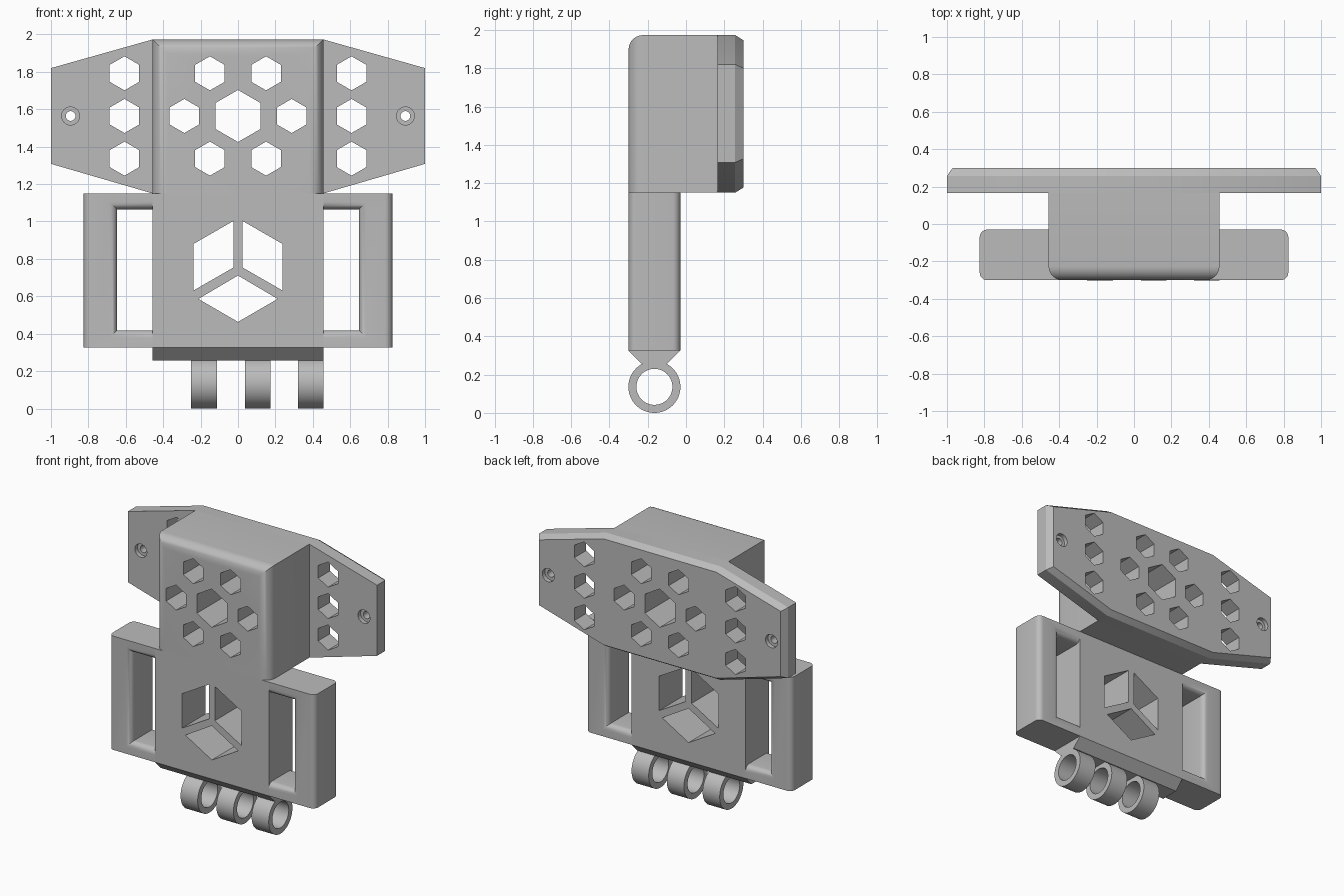
import bpy
import bmesh
from math import cos, sin, pi

cube = bpy.data.objects.get("Cube")
if cube:
    bpy.data.objects.remove(cube, do_unlink=True)

grey = bpy.data.materials.new("plain grey")
grey.use_nodes = True
grey.diffuse_color = (0.5, 0.5, 0.5, 1)
grey.node_tree.nodes["Principled BSDF"].inputs["Base Color"].default_value = (0.5, 0.5, 0.5, 1)


def ngon(x, z, r, sides=6):
    """Regular outline with a corner at the top."""
    return [(x + r * sin(2 * pi * i / sides), z + r * cos(2 * pi * i / sides)) for i in range(sides)]


def on_y(outline, y):
    return [(x, y, z) for x, z in outline]


def add_loft(bm, sections, closed=False):
    """Skin a run of matching outlines, capped or joined end to start."""
    rows = [[bm.verts.new(p) for p in s] for s in sections]
    n = len(rows[0])
    pairs = list(zip(rows, rows[1:]))
    if closed:
        pairs.append((rows[-1], rows[0]))
    else:
        bm.faces.new(rows[0])
        bm.faces.new(rows[-1])
    for a, b in pairs:
        for i in range(n):
            j = (i + 1) % n
            bm.faces.new((a[i], a[j], b[j], b[i]))


def build(name, lofts, closed=False, round_rule=None, radius=0.0):
    bm = bmesh.new()
    for sections in lofts:
        add_loft(bm, sections, closed)
    bmesh.ops.recalc_face_normals(bm, faces=bm.faces)
    if round_rule:
        edges = [e for e in bm.edges if abs(e.verts[0].co.y - e.verts[1].co.y) < 0.001
                 and round_rule((e.verts[0].co + e.verts[1].co) / 2)]
        bmesh.ops.bevel(bm, geom=edges, offset=radius, segments=7, profile=0.5,
                        affect='EDGES', clamp_overlap=False)
    mesh = bpy.data.meshes.new(name)
    bm.to_mesh(mesh)
    bm.free()
    mesh.materials.append(grey)
    obj = bpy.data.objects.new(name, mesh)
    bpy.context.collection.objects.link(obj)
    return obj


def prism(outline, y0, y1):
    return [on_y(outline, y0), on_y(outline, y1)]


def box(x0, x1, z0, z1):
    return [(x0, z0), (x1, z0), (x1, z1), (x0, z1)]


def cut(obj, lofts):
    cutter = build("cutter", lofts)
    cutter.hide_render = True
    mod = obj.modifiers.new("holes", 'BOOLEAN')
    mod.operation = 'DIFFERENCE'
    mod.solver = 'EXACT'
    mod.object = cutter
    bpy.context.view_layer.objects.active = obj
    bpy.ops.object.modifier_apply(modifier=mod.name)
    bpy.data.objects.remove(cutter, do_unlink=True)


FRONT, BACK, PLATE, REAR = -0.30, -0.03, 0.165, 0.30
HALF, LOW, MID, TOP = 0.457, 0.325, 1.15, 1.973
HUB = 1.564

# Hexagonal vent pattern around one larger centre hole
vents = [prism(ngon(0, HUB, 0.139), -0.5, 0.5)]
for s in (-1, 1):
    vents.append(prism(ngon(s * 0.287, HUB, 0.091), -0.5, 0.5))
    for dz in (-0.228, 0.228):
        vents.append(prism(ngon(s * 0.15, HUB + dz, 0.091), -0.5, 0.5))

# Upper block with rounded front edges
upper_block = build("upper_block", [prism(box(-HALF, HALF, MID, TOP), FRONT, PLATE)],
                    round_rule=lambda m: m.y < -0.2 and m.z > MID + 0.1, radius=0.075)
cut(upper_block, vents)


# Winged back plate, chamfered around the rear
def wing_outline(x_in, x_out, z0, z1, z2, z3):
    right = [(x_in, z0), (x_out, z1), (x_out, z2), (x_in, z3)]
    return right + [(-x, z) for x, z in reversed(right)]


full = wing_outline(HALF, 1.0, MID, 1.308, 1.82, TOP)
small = wing_outline(HALF - 0.004, 0.97, MID + 0.027, 1.327, 1.80, TOP - 0.027)
back_plate = build("back_plate", [[on_y(full, PLATE), on_y(full, 0.257), on_y(small, REAR)]])

plate_holes = list(vents)
for s in (-1, 1):
    for dz in (-0.228, 0, 0.228):
        plate_holes.append(prism(ngon(s * 0.607, HUB + dz, 0.091), 0, 0.5))
    # Screw hole with a recess on each side
    wide, narrow = (ngon(s * 0.895, HUB, r, 32) for r in (0.048, 0.026))
    plate_holes.append([on_y(wide, 0.1), on_y(wide, PLATE + 0.03), on_y(narrow, PLATE + 0.03),
                        on_y(narrow, REAR - 0.03), on_y(wide, REAR - 0.03), on_y(wide, 0.4)])
cut(back_plate, plate_holes)

# Lower body with three rhombic openings
lower_body = build("lower_body", [prism(box(-HALF, HALF, LOW, MID), FRONT, BACK)])
side_rhombus = [(0.024, 0.754), (0.238, 0.631), (0.238, 0.88), (0.024, 1.003)]
base_rhombus = [(0, 0.463), (0.212, 0.586), (0, 0.711), (-0.212, 0.586)]
cut(lower_body, [prism(side_rhombus, -0.5, 0.2),
                 prism([(-x, z) for x, z in side_rhombus], -0.5, 0.2),
                 prism(base_rhombus, -0.5, 0.2)])

# Strap loops on both sides, rounded around the bars
loop = [(HALF, LOW), (0.825, LOW), (0.825, MID), (HALF, MID),
        (HALF, 1.065), (0.647, 1.065), (0.647, 0.418), (HALF, 0.418)]
smooth_parts = [upper_block, back_plate]
for s, side in ((1, "left"), (-1, "right")):
    smooth_parts.append(build(side + "_strap_loop",
                              [prism([(s * x, z) for x, z in loop], FRONT, BACK)],
                              round_rule=lambda m: LOW + 0.01 < m.z < MID - 0.01 and abs(m.x) > HALF + 0.01,
                              radius=0.04))

# Tapered foot under the body
foot = [(FRONT, LOW), (BACK, LOW), (BACK - 0.067, 0.258), (FRONT + 0.067, 0.258)]
build("tapered_foot", [[[(x, y, z) for y, z in foot] for x in (-HALF, HALF)]])

# Hinge rings
centre_y, radius, bore = -0.165, 0.136, 0.094
for i, x in enumerate((-0.25, 0.037, 0.32)):
    corners = ((x, radius), (x + 0.137, radius), (x + 0.137, bore), (x, bore))
    sections = [[(px, y, z) for y, z in ngon(centre_y, radius, r, 64)] for px, r in corners]
    smooth_parts.append(build("hinge_ring_%d" % (i + 1), [sections], closed=True))

for obj in smooth_parts:
    obj.data.shade_smooth()
    obj.data.set_sharp_from_angle(angle=0.5)
